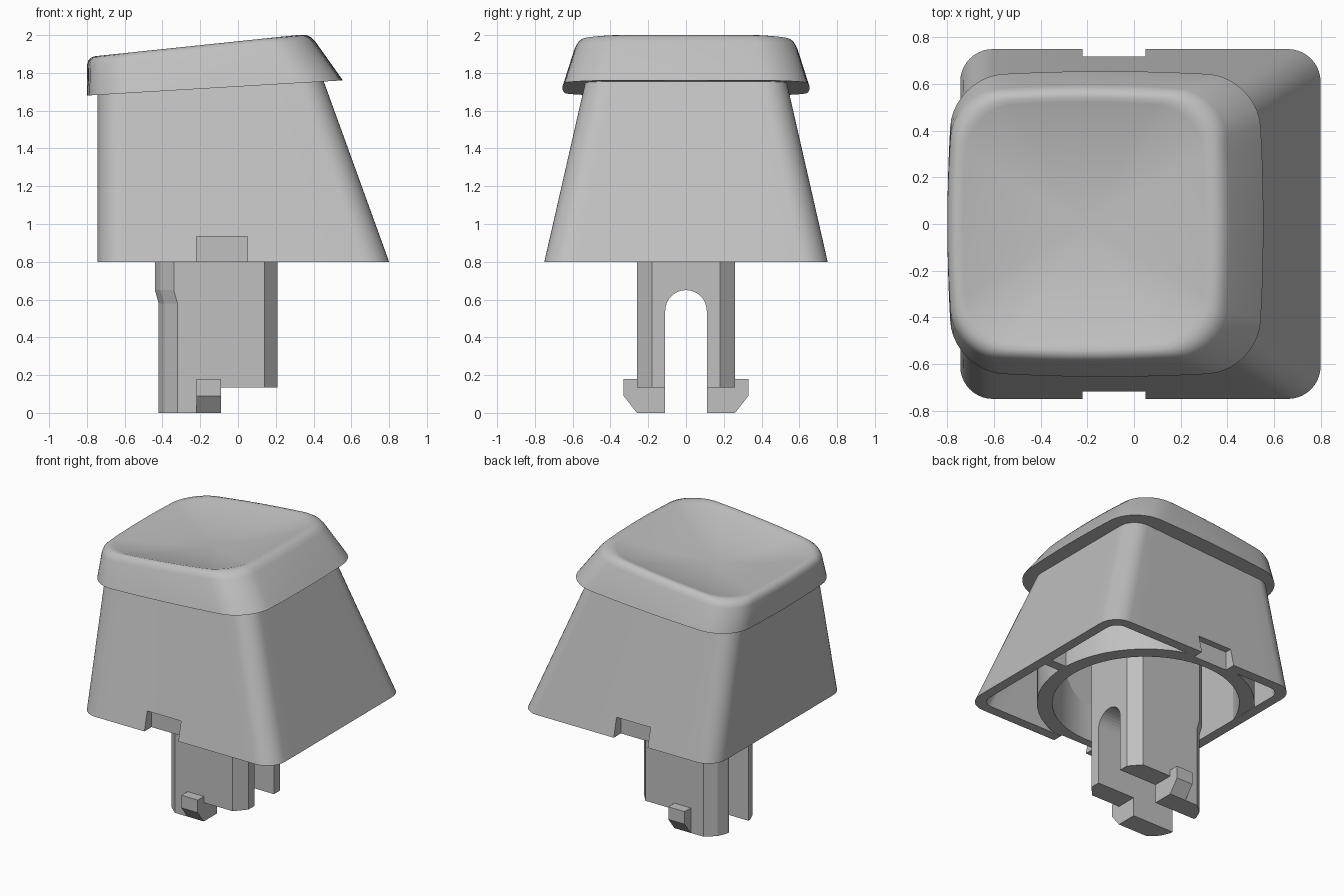
import bpy, bmesh, math
from mathutils import Vector

if "Cube" in bpy.data.objects:
    bpy.data.objects.remove(bpy.data.objects["Cube"], do_unlink=True)

grey = bpy.data.materials.new("plain grey")
grey.use_nodes = True
grey.diffuse_color = (0.53, 0.53, 0.53, 1)
grey.node_tree.nodes["Principled BSDF"].inputs["Base Color"].default_value = grey.diffuse_color


def finish(name, bm):
    bmesh.ops.recalc_face_normals(bm, faces=bm.faces)
    mesh = bpy.data.meshes.new(name)
    bm.to_mesh(mesh)
    bm.free()
    mesh.materials.append(grey)
    obj = bpy.data.objects.new(name, mesh)
    bpy.context.collection.objects.link(obj)
    return obj


def outline(x0, x1, hy, r, bulge=0.0, arc=10, side=12):
    """Rounded rectangle whose sides may bow outwards."""
    cx, hx = (x0 + x1) / 2, (x1 - x0) / 2
    pts = []
    for k, (sx, sy) in enumerate([(1, 1), (-1, 1), (-1, -1), (1, -1)]):
        for i in range(arc + 1):
            a = math.pi / 2 * (k + i / arc)
            pts.append(Vector((sx * (hx - r) + r * math.cos(a),
                               sy * (hy - r) + r * math.sin(a))))
        # straight run towards the next corner
        step = Vector(((-2 * (hx - r), 0), (0, -2 * (hy - r)),
                       (2 * (hx - r), 0), (0, 2 * (hy - r)))[k])
        start = pts[-1].copy()
        pts += [start + step * i / side for i in range(1, side)]
    return [(cx + p.x * (1 - bulge * (p.y / hy) ** 2),
             p.y * (1 - bulge * (p.x / hx) ** 2)) for p in pts]


def loft(name, loops):
    bm = bmesh.new()
    rings = [[bm.verts.new(p) for p in loop] for loop in loops]
    n = len(rings[0])
    for a, b in zip(rings, rings[1:]):
        for i in range(n):
            j = (i + 1) % n
            bm.faces.new((a[i], a[j], b[j], b[i]))
    bm.faces.new(rings[0])
    bm.faces.new(rings[-1])
    return finish(name, bm)


def prism(name, pts, lo, hi, axis):
    place = {"x": lambda u, v, w: (w, u, v), "z": lambda u, v, w: (u, v, w)}[axis]
    return loft(name, [[place(u, v, w) for u, v in pts] for w in (lo, hi)])


def box(name, x0, x1, y0, y1, z0, z1):
    return prism(name, [(x0, y0), (x1, y0), (x1, y1), (x0, y1)], z0, z1, "z")


def circle(cx, r, n=64):
    return [(cx + r * math.cos(2 * math.pi * i / n),
             r * math.sin(2 * math.pi * i / n)) for i in range(n)]


def boolean(obj, tool, op="DIFFERENCE"):
    mod = obj.modifiers.new("cut", "BOOLEAN")
    mod.operation, mod.object, mod.solver = op, tool, "EXACT"
    bpy.context.view_layer.objects.active = obj
    bpy.ops.object.modifier_apply(modifier=mod.name)


def discard(*objs):
    for o in objs:
        bpy.data.objects.remove(o, do_unlink=True)


def smooth(obj, degrees):
    bpy.ops.object.select_all(action="DESELECT")
    obj.select_set(True)
    bpy.context.view_layer.objects.active = obj
    bpy.ops.object.shade_smooth_by_angle(angle=math.radians(degrees))


BASE = 0.8


def cap_base(x):
    return 1.68 + 0.0593 * (x + 0.8)


def cap_top(x):
    return 1.888 + 0.1045 * (x + 0.76)


# Tapered skirt body, inset by a wall thickness t
def taper(name, t, bottom, lift):
    low = outline(-0.745 + t, 0.8 - t, 0.75 - t, 0.14 - t * 0.8)
    high = outline(-0.745 + t, 0.44 - t, 0.525 - t, 0.13 - t * 0.8)
    top = [(x, y, cap_base(x) + lift) for x, y in high]
    # run the sides down past the base when the bottom is lower
    k = (BASE - bottom) / 0.95
    first = [(x + (x - u) * k, y + (y - v) * k, bottom)
             for (x, y), (u, v) in zip(low, high)]
    return loft(name, [first, top])


skirt = taper("skirt", 0, BASE, 0.04)
cavity = taper("cavity", 0.07, BASE - 0.05, -0.03)
boolean(skirt, cavity)

# Inner round collar and rib, trimmed to the middle of the wall
CX = -0.1
collar = prism("inner_collar", circle(CX, 0.71), BASE + 0.001, 1.7, "z")
bore = prism("bore", circle(CX, 0.61), BASE - 0.1, 1.8, "z")
boolean(collar, bore)
rib = box("collar_rib", 0.57, 0.79, -0.035, 0.035, BASE + 0.001, 1.7)
limit = taper("limit", 0.035, BASE - 0.05, 0)
for part in (collar, rib):
    boolean(part, limit, "INTERSECT")

# Notches in the front and back edges
for s in (-1, 1):
    y0, y1 = sorted((s * 0.67, s * 0.9))
    notch = box("notch", -0.22, 0.05, y0, y1, BASE - 0.1, 0.935)
    boolean(skirt, notch)
    boolean(collar, notch)
    discard(notch)
discard(cavity, bore, limit)
smooth(skirt, 30)
smooth(collar, 30)

# Dished cap
loops = [[(x, y, cap_base(x)) for x, y in outline(-0.8, 0.555, 0.655, 0.22, 0.04)]]
for x0, x1, hy, drop in ((-0.8, 0.41, 0.595, 0.045), (-0.793, 0.388, 0.582, 0.02),
                         (-0.777, 0.362, 0.565, 0.005), (-0.755, 0.33, 0.545, 0)):
    loops.append([(x, y, cap_top(x) - drop) for x, y in outline(x0, x1, hy, 0.2, 0.05)])
rim, mid = loops[-1], -0.21
for s in (0.96, 0.9, 0.8, 0.65, 0.5, 0.35, 0.2, 0.07):
    loops.append([(mid + (x - mid) * s, y * s,
                   cap_top(mid + (x - mid) * s) - 0.085 * (1 - s * s))
                  for x, y, z in rim])
smooth(loft("dished_cap", loops), 40)

# Stem with chamfered corners
half = [(0.21, 0.18), (0.14, 0.26), (-0.32, 0.26), (-0.39, 0.2), (-0.42, 0.13)]
plan = half + [(x, -y) for x, y in reversed(half)]
stem = prism("stem", plan, 0, 1.7, "z")

# Slight flare at the top of the stem's left side
flare = loft("stem_flare", [[(x - d if x < -0.3 else x, y, z) for x, y in plan]
                            for z, d in ((0.58, 0.0), (0.65, 0.02), (1.69, 0.02))])

# Arched slot through both, and a raised step at one side
arch = [(0.11 * math.cos(math.pi * i / 16), 0.54 + 0.11 * math.sin(math.pi * i / 16))
        for i in range(17)]
slot = prism("slot", arch + [(-0.11, -0.1), (0.11, -0.1)], -0.6, 0.4, "x")
step = box("step", -0.09, 0.4, -0.5, 0.5, -0.1, 0.135)
boolean(stem, slot)
boolean(stem, step)
boolean(flare, slot)
discard(slot, step)

# Snap hooks at the foot of each leg
for s, label in ((-1, "front"), (1, "back")):
    hook = [(0.2, 0), (0.26, 0), (0.33, 0.09), (0.33, 0.18), (0.2, 0.18)]
    prism(label + "_hook", [(s * y, z) for y, z in hook], -0.22, -0.09, "x")
